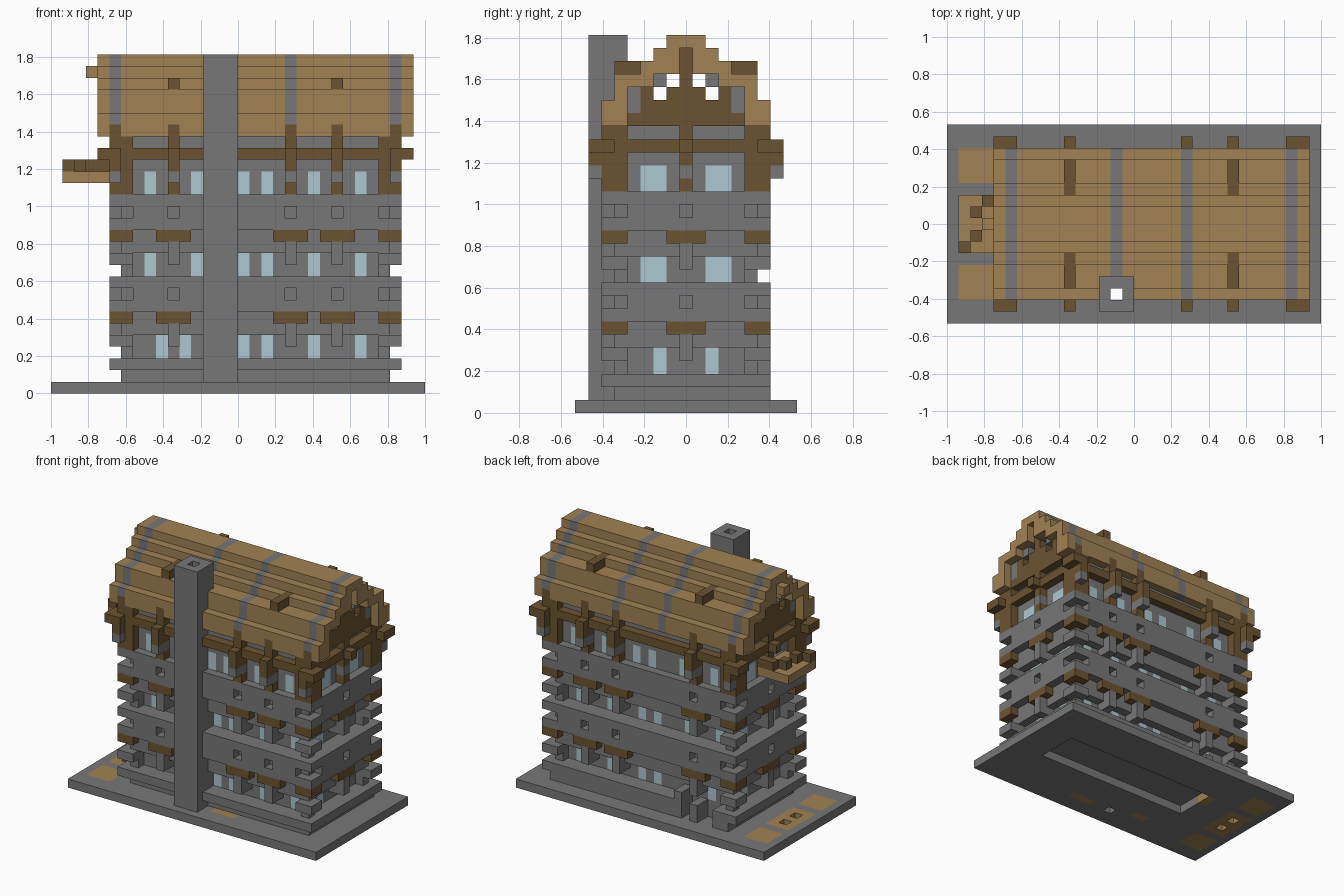
import bpy, bmesh

cube = bpy.data.objects.get("Cube")
if cube:
    bpy.data.objects.remove(cube, do_unlink=True)

U = 1 / 16          # block size
cells = {}          # (x, y, z) block -> part name

COLOURS = {
    "grey_stone": (0.185, 0.185, 0.185),
    "light_wood": (0.355, 0.222, 0.088),
    "dark_wood": (0.148, 0.088, 0.031),
    "pale_glass": (0.42, 0.58, 0.63),
}
PARTS = {
    "base_plate": "grey_stone", "ground_boards": "light_wood", "stone_walls": "grey_stone",
    "stone_bands": "grey_stone", "stone_posts": "grey_stone", "door_frame": "grey_stone",
    "floor_beams": "dark_wood", "timber_frame": "dark_wood", "timber_corbels": "grey_stone",
    "windows": "pale_glass", "roof": "light_wood", "roof_ribs": "grey_stone",
    "roof_beams": "dark_wood", "gable_walls": "dark_wood", "gable_infill": "grey_stone",
    "hoist_platform": "light_wood", "hoist_rails": "dark_wood", "chimney": "grey_stone",
}


def fill(part, xs, ys, zs):
    """Fill an inclusive block range; part None carves it away."""
    for x in range(xs[0], xs[1] + 1):
        for y in range(ys[0], ys[1] + 1):
            for z in range(zs[0], zs[1] + 1):
                if part:
                    cells[x, y, z] = part
                else:
                    cells.pop((x, y, z), None)


def slab(part, z0, z1, inset):
    fill(part, (-11 + inset, 13 - inset), (-6 + inset, 6 - inset), (z0, z1))


def both(part, xs, ys, zs):
    """Fill on the back and mirrored on the front."""
    fill(part, xs, ys, zs)
    fill(part, xs, (-ys[1], -ys[0]), zs)


def ends(part, xs, ys, zs):
    """Fill on the +x end and mirrored on the -x end."""
    both(part, xs, ys, zs)
    both(part, (2 - xs[1], 2 - xs[0]), ys, zs)


POSTS = (-6, 4, 8)

# Base plate with boarded patches and a shallow hollow below
fill("base_plate", (-16, 15), (-8, 8), (0, 0))
both("ground_boards", (-15, -13), (4, 6), (0, 0))
fill("ground_boards", (-15, -13), (-2, 2), (0, 0))
both(None, (-14, -14), (1, 1), (0, 0))
fill("ground_boards", (1, 3), (-6, -6), (0, 0))
fill("ground_boards", (-6, -5), (-5, -5), (0, 0))
fill("ground_boards", (-9, -9), (2, 3), (0, 0))
fill(None, (-8, 11), (-1, 3), (0, 0))

# Plinth
slab("stone_walls", 1, 1, 1)
fill("stone_bands", (-3, 12), (6, 6), (1, 1))
slab("stone_bands", 2, 2, 0)

# Two stone storeys: windows, corbels, timber strips and heavy bands
for z in (3, 10):
    slab("stone_walls", z, z + 1, 2)
    ends("stone_walls", (12, 12), (5, 5), (z, z + 1))
    ends("stone_posts", (12, 13), (5, 6), (z + 1, z + 1))
    slab("stone_walls", z + 2, z + 3, 1)
    for x in POSTS:
        both("stone_posts", (x, x), (5, 6), (z + 1, z + 2))
    ends("stone_posts", (12, 13), (0, 0), (z + 1, z + 2))
    for x0, x1 in ((-7, -5), (3, 5), (7, 9)):
        both("floor_beams", (x0, x1), (6, 6), (z + 3, z + 3))
    ends("floor_beams", (12, 13), (5, 6), (z + 3, z + 3))
    ends("floor_beams", (13, 13), (0, 1), (z + 3, z + 3))
    slab("stone_bands", z + 4, z + 6, 0)
    for x in POSTS:
        both(None, (x, x), (6, 6), (z + 5, z + 5))
    ends(None, (13, 13), (0, 0), (z + 5, z + 5))
    ends(None, (13, 13), (5, 6), (z + 5, z + 5))
    ends(None, (12, 12), (6, 6), (z + 5, z + 5))

# Top storey in timber framing, with a projecting beam below the eaves
slab("stone_walls", 17, 19, 1)
ends("timber_frame", (12, 13), (5, 6), (17, 19))
slab("timber_frame", 20, 20, 0)
slab("stone_walls", 21, 21, 1)
ends("timber_frame", (12, 13), (5, 6), (21, 21))
for x in POSTS:
    both("timber_frame", (x, x), (5, 6), (17, 17))
    both("timber_corbels", (x, x), (6, 7), (18, 18))
    both("timber_frame", (x, x), (6, 7), (19, 20))
    both("timber_frame", (x, x), (6, 6), (21, 21))
ends("timber_frame", (12, 13), (0, 0), (17, 17))
ends("timber_corbels", (13, 13), (0, 0), (18, 18))
ends("timber_frame", (13, 13), (0, 0), (19, 21))
ends("timber_frame", (14, 14), (0, 0), (20, 20))
ends("timber_corbels", (13, 13), (7, 7), (18, 18))
ends("timber_frame", (13, 13), (7, 7), (19, 20))
ends("timber_frame", (14, 14), (6, 7), (20, 20))

# Windows on all sides
for z, inset, left in ((3, 2, (-7, -5)), (10, 2, (-8, -4)), (17, 1, (-8, -4))):
    for x in left + (0, 2, 6, 10):
        both("windows", (x, x), (6 - inset, 6 - inset), (z, z + 1))
    ends("windows", (13 - inset, 13 - inset), (2, 2 if z == 3 else 3), (z, z + 1))

# Doorway at the back
fill(None, (-8, -4), (5, 6), (1, 3))
fill("door_frame", (-4, -4), (5, 6), (1, 3))
fill("door_frame", (-6, -6), (5, 6), (1, 2))
fill("door_frame", (-10, -9), (5, 6), (1, 2))

# Hollow stepped roof: level, inner and outer half width
for z0, z1, inner, outer in ((22, 23, 5, 6), (24, 24, 5, 5), (25, 25, 3, 5),
                             (26, 26, 1, 3), (27, 27, 1, 2), (28, 28, 0, 1)):
    both("roof", (-12, 14), (inner, outer), (z0, z1))
    for x in (-11, -2, 4, 13):
        both("roof_ribs", (x, x), (inner, outer), (z0, z1))
both("roof", (-10, 12), (4, 4), (24, 24))
for x in (-6, 8):
    both("roof_beams", (x, x), (3, 5), (26, 26))

# Post heads let into the eaves
for x in POSTS + (-11, 13):
    both("timber_frame", (x, x), (6, 6), (22, 22))

# Pierced gables
ends("gable_walls", (13, 13), (0, 5), (22, 22))
ends("gable_walls", (13, 13), (0, 3), (23, 23))
ends("gable_infill", (13, 13), (4, 4), (23, 24))
ends("gable_walls", (13, 13), (0, 1), (24, 24))
ends("gable_walls", (13, 13), (3, 3), (24, 24))
ends("gable_infill", (13, 13), (2, 2), (25, 25))
ends("gable_walls", (13, 13), (0, 0), (25, 27))

# Hoist on the -x gable
fill("hoist_platform", (-15, -12), (-2, 2), (18, 18))
for x, y in ((-12, 2), (-13, 2), (-14, 1), (-14, -1), (-15, -2)):
    fill("hoist_rails", (x, x), (y, y), (19, 19))
fill("hoist_platform", (-13, -12), (0, 0), (27, 27))

# Chimney with an open flue
fill("chimney", (-3, -1), (-7, -5), (1, 28))
fill(None, (-2, -2), (-6, -6), (0, 28))

# Materials
materials = {}
for name, rgb in COLOURS.items():
    mat = bpy.data.materials.new(name)
    mat.use_nodes = True
    mat.diffuse_color = (*rgb, 1)
    bsdf = next(n for n in mat.node_tree.nodes if n.type == "BSDF_PRINCIPLED")
    bsdf.inputs["Base Color"].default_value = (*rgb, 1)
    materials[name] = mat


# One mesh per part, using only the exposed block faces
def build(part):
    bm = bmesh.new()
    verts = {}
    for cell in [c for c, p in cells.items() if p == part]:
        for axis in range(3):
            for side in (0, 1):
                near = list(cell)
                near[axis] += 2 * side - 1
                if tuple(near) in cells:
                    continue
                ring = []
                for a, b in ((0, 0), (1, 0), (1, 1), (0, 1)):
                    p = list(cell)
                    p[axis] += side
                    p[(axis + 1) % 3] += a
                    p[(axis + 2) % 3] += b
                    key = tuple(p)
                    if key not in verts:
                        verts[key] = bm.verts.new((p[0] * U, (p[1] - 0.5) * U, p[2] * U))
                    ring.append(verts[key])
                bm.faces.new(ring if side else ring[::-1])
    mesh = bpy.data.meshes.new(part)
    bm.to_mesh(mesh)
    bm.free()
    mesh.materials.append(materials[PARTS[part]])
    bpy.context.collection.objects.link(bpy.data.objects.new(part, mesh))


for part in PARTS:
    build(part)
